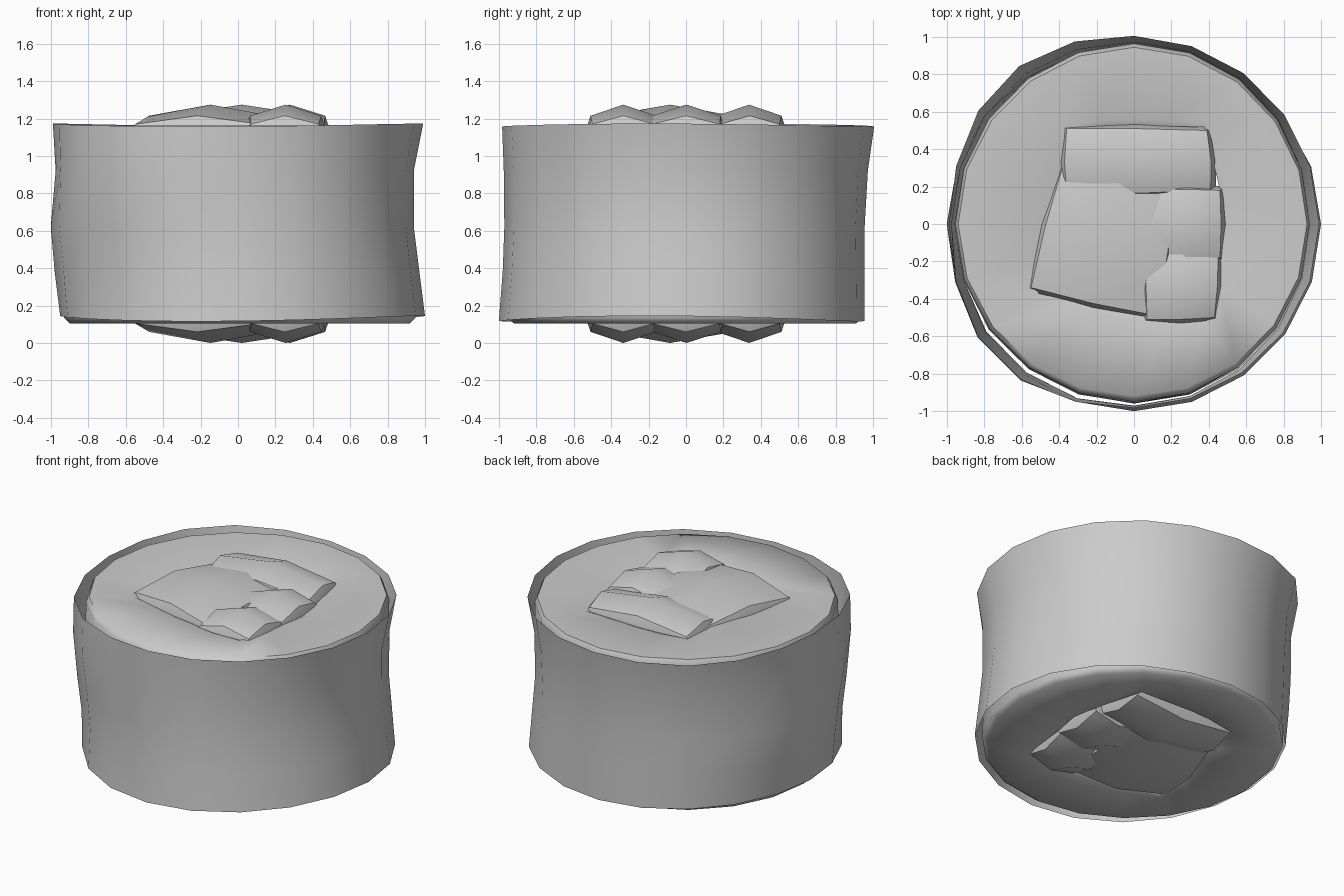
import bpy, bmesh
from math import sin, cos, tau, radians
from mathutils import Vector

if "Cube" in bpy.data.objects:
    bpy.data.objects.remove(bpy.data.objects["Cube"])

SIDES = 20
MID_Z = 0.637  # the fillings are mirrored about this height


def finish(name, bm, angle):
    bmesh.ops.recalc_face_normals(bm, faces=bm.faces)
    mesh = bpy.data.meshes.new(name)
    bm.to_mesh(mesh)
    bm.free()
    obj = bpy.data.objects.new(name, mesh)
    bpy.context.collection.objects.link(obj)
    bpy.ops.object.select_all(action='DESELECT')
    obj.select_set(True)
    bpy.context.view_layer.objects.active = obj
    bpy.ops.object.shade_smooth_by_angle(angle=angle)
    return obj


def skin(name, rings, closed, angle=0.6):
    """Join rings of points with quads; closed also joins last to first."""
    bm = bmesh.new()
    loops = [[bm.verts.new(p) for p in ring] for ring in rings]
    pairs = list(zip(loops, loops[1:])) + ([(loops[-1], loops[0])] if closed else [])
    for a, b in pairs:
        n = len(a)
        for i in range(n):
            j = (i + 1) % n
            bm.faces.new((a[i], a[j], b[j], b[i]))
    return finish(name, bm, angle)


ANGLES = [tau * i / SIDES for i in range(SIDES)]


def uneven(a, right, back, left, front):
    """Radius blended between four compass directions."""
    c, s = cos(a), sin(a)
    return c * c * (right if c > 0 else left) + s * s * (back if s > 0 else front)


def bump(a, deg):
    return max(0, cos(a - radians(deg))) ** 8


def ring(radius, height):
    return [(radius(a) * cos(a), radius(a) * sin(a), height(a)) for a in ANGLES]


# Seaweed wrapper: thin wobbly sheet
# (height, right, back, left, front, rim wave, front-left bulge, back-left bulge)
sheet = [(0.13, 1.0, 0.955, 0.95, 1.0, 0.015, 0.01, 0),
         (0.38, 0.97, 0.955, 0.98, 0.98, 0, 0.0, 0),
         (0.62, 0.94, 0.955, 1.0, 0.97, 0, 0.02, 0),
         (0.92, 0.94, 0.97, 0.97, 0.97, 0, 0.07, 0.02),
         (1.165, 0.99, 1.0, 0.985, 0.98, 0.008, 0.05, 0.05)]
skin("seaweed_wrapper",
     [ring(lambda a: uneven(a, *r) + fl * bump(a, 225) + bl * bump(a, 130),
           lambda a: z + w * sin(2 * a + 2)) for z, *r, w, fl, bl in sheet], False)

# Rice: thick ring with a hole following the outline of the fillings
hole = [.49, .49, .53, .64, .55, .53, .55, .61, .45, .43,
        .47, .53, .63, .52, .48, .48, .54, .63, .54, .48]


def hole_ring(z, grow):
    return [((r + grow) * cos(a), (r + grow) * sin(a), z) for r, a in zip(hole, ANGLES)]


outer = [(0.105, (.92, .91, .90, .92)), (0.135, (.95, .94, .93, .96)),
         (0.62, (.925, .94, .96, .958)), (1.13, (.94, .965, .955, .95)),
         (1.162, (.925, .945, .94, .92))]
rice = [hole_ring(0.13, 0), hole_ring(0.105, 0.03)]
rice += [ring(lambda a: uneven(a, *r), lambda a: z) for z, r in outer]
rice += [hole_ring(1.162, 0.03), hole_ring(1.15, 0)]
skin("rice", rice, True, 0.9)


def filling(name, corners, n=2):
    """Four-sided stick with pillowed ends, slightly wider at its waist."""
    p = [Vector(c) for c in corners]
    mid = sum(p, Vector((0, 0))) / 4
    bm = bmesh.new()

    def place(i, j):
        u, v = i / n, j / n
        q = (p[0] * (1 - u) + p[1] * u) * (1 - v) + (p[3] * (1 - u) + p[2] * u) * v
        fu, fv = 1 - (2 * u - 1) ** 2, 1 - (2 * v - 1) ** 2
        # bulge the outline a little
        q = mid + (q - mid) * (1 + 0.03 * (fu + fv))
        return q, 1.17 + 0.045 * (fu + fv) + 0.014 * fu * fv

    ends = []
    for sign in (1, -1):
        grid = {}
        for i in range(n + 1):
            for j in range(n + 1):
                q, z = place(i, j)
                grid[i, j] = bm.verts.new((q.x, q.y, MID_Z + sign * (z - MID_Z)))
        for i in range(n):
            for j in range(n):
                bm.faces.new((grid[i, j], grid[i + 1, j], grid[i + 1, j + 1], grid[i, j + 1]))
        ends.append(grid)
    rim = ([(i, 0) for i in range(n)] + [(n, j) for j in range(n)] +
           [(i, n) for i in range(n, 0, -1)] + [(0, j) for j in range(n, 0, -1)])
    loops = [[ends[0][k] for k in rim]]
    for z in (1.13, 2 * MID_Z - 1.13):
        loop = []
        for k in rim:
            q, _ = place(*k)
            q = q + (q - mid).normalized() * 0.03
            loop.append(bm.verts.new((q.x, q.y, z)))
        loops.append(loop)
    loops.append([ends[1][k] for k in rim])
    for a, b in zip(loops, loops[1:]):
        for i in range(len(rim)):
            j = (i + 1) % len(rim)
            bm.faces.new((a[i], a[j], b[j], b[i]))
    finish(name, bm, 0.65)


# Four fillings packed in the middle
filling("large_filling", [(-.55, -.34), (.12, -.49), (.22, .18), (-.38, .31)])
filling("back_filling", [(-.36, .16), (.41, .18), (.39, .50), (-.36, .51)])
filling("side_filling", [(.09, -.17), (.46, -.18), (.46, .18), (.10, .18)])
filling("front_filling", [(.07, -.51), (.43, -.50), (.45, -.17), (.07, -.16)])
